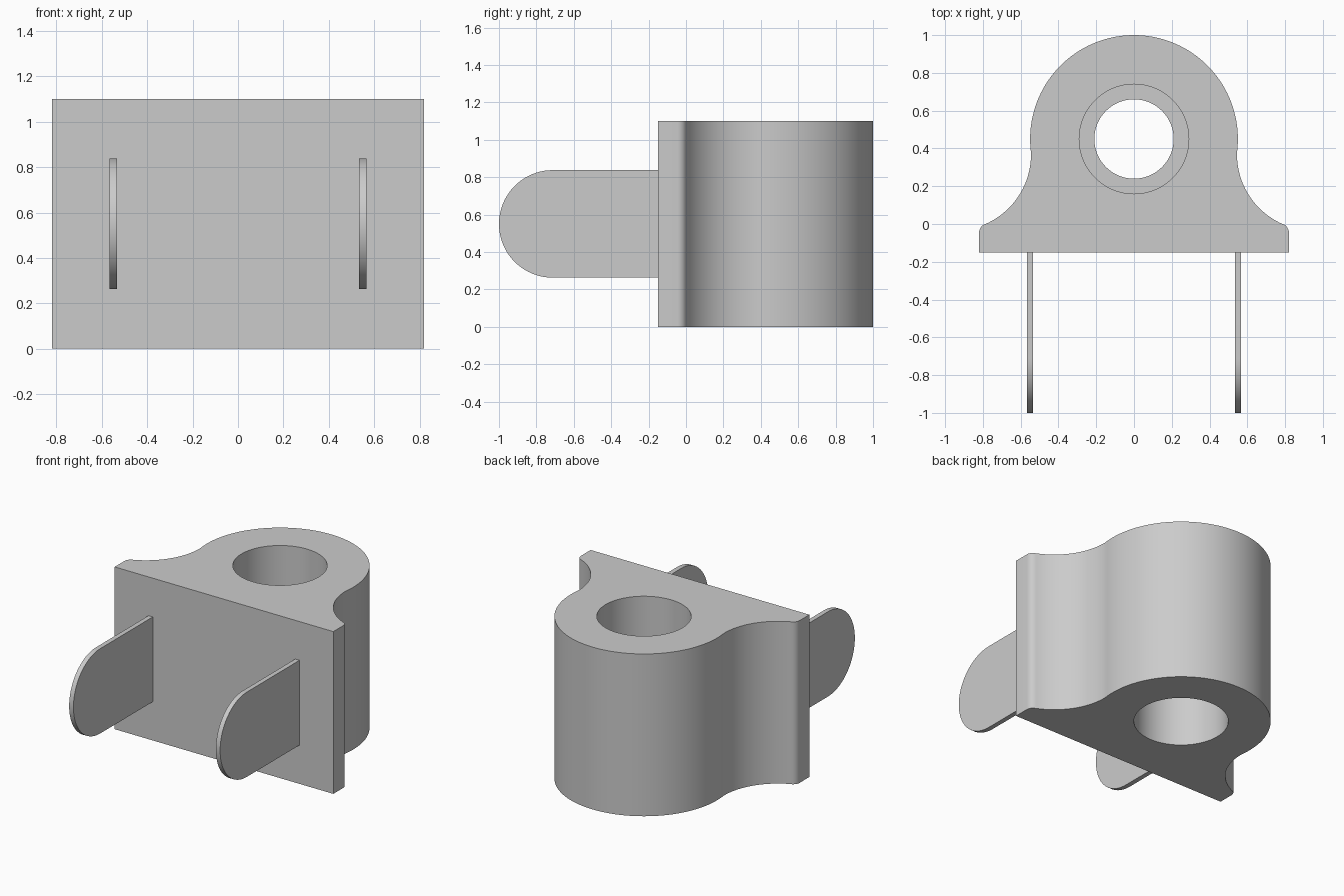
import bpy, bmesh
from math import cos, sin, radians, pi

cube = bpy.data.objects.get("Cube")
if cube:
    bpy.data.objects.remove(cube, do_unlink=True)

HEIGHT = 1.1
MID = HEIGHT / 2

grey = bpy.data.materials.new("plain grey")
grey.use_nodes = True
colour = (0.6, 0.6, 0.6, 1)
grey.diffuse_color = colour
grey.node_tree.nodes["Principled BSDF"].inputs["Base Color"].default_value = colour


def arc(cx, cy, r, start, end, steps):
    """Points on an arc, angles in degrees."""
    angles = [radians(start + (end - start) * i / steps) for i in range(steps + 1)]
    return [(cx + r * cos(a), cy + r * sin(a)) for a in angles]


def finish(bm, name):
    bmesh.ops.recalc_face_normals(bm, faces=bm.faces)
    mesh = bpy.data.meshes.new(name)
    bm.to_mesh(mesh)
    bm.free()
    mesh.materials.append(grey)
    obj = bpy.data.objects.new(name, mesh)
    bpy.context.collection.objects.link(obj)
    bpy.ops.object.select_all(action='DESELECT')
    obj.select_set(True)
    bpy.context.view_layer.objects.active = obj
    bpy.ops.object.shade_smooth_by_angle(angle=radians(30))
    return obj


def skin(bm, rings):
    """Join successive closed rings of points with quads."""
    loops = [[bm.verts.new(p) for p in ring] for ring in rings]
    n = len(loops[0])
    for a, b in zip(loops, loops[1:]):
        for i in range(n):
            j = (i + 1) % n
            bm.faces.new((a[i], a[j], b[j], b[i]))
    return loops


def loop_edges(bm, loop):
    return [bm.edges.get((loop[i - 1], loop[i])) for i in range(len(loop))]


# Bracket outline: flat front, rounded corner, concave flare, round back
right_half = [(0.82, -0.15)]
right_half += arc(0.77, -0.046, 0.05, 0, 66, 6)
right_half += arc(0.95, 0.37, 0.405, 247, 180, 20)
outline = right_half + arc(0, 0.45, 0.55, -6, 186, 72)
outline += [(-x, y) for x, y in reversed(right_half)]

# Stepped bore: a narrow collar between two wider sockets
bore = [(0.29, 0), (0.29, 0.4), (0.21, 0.4), (0.21, 0.7), (0.29, 0.7), (0.29, HEIGHT)]

bm = bmesh.new()
walls = skin(bm, [[(x, y, z) for x, y in outline] for z in (0, HEIGHT)])
hole = skin(bm, [[(x, y, z) for x, y in arc(0, 0.45, r, 0, 360, 64)[:-1]] for r, z in bore])
for end in (0, -1):
    edges = loop_edges(bm, walls[end]) + loop_edges(bm, hole[end])
    bmesh.ops.triangle_fill(bm, use_beauty=True, edges=edges, normal=(0, 0, 1))
finish(bm, "bracket_body")

# Two thin tabs with rounded ends on the front face
tab_radius = 0.2875
tab_shape = [(-0.15, MID + tab_radius)]
tab_shape += arc(tab_radius - 1, MID, tab_radius, 90, 270, 40)
tab_shape += [(-0.15, MID - tab_radius)]
for name, side in (("left_tab", 1), ("right_tab", -1)):
    bm = bmesh.new()
    xs = [side * 0.55 + d for d in (-0.016, 0.016)]
    for loop in skin(bm, [[(x, y, z) for y, z in tab_shape] for x in xs]):
        bm.faces.new(loop)
    finish(bm, name)
